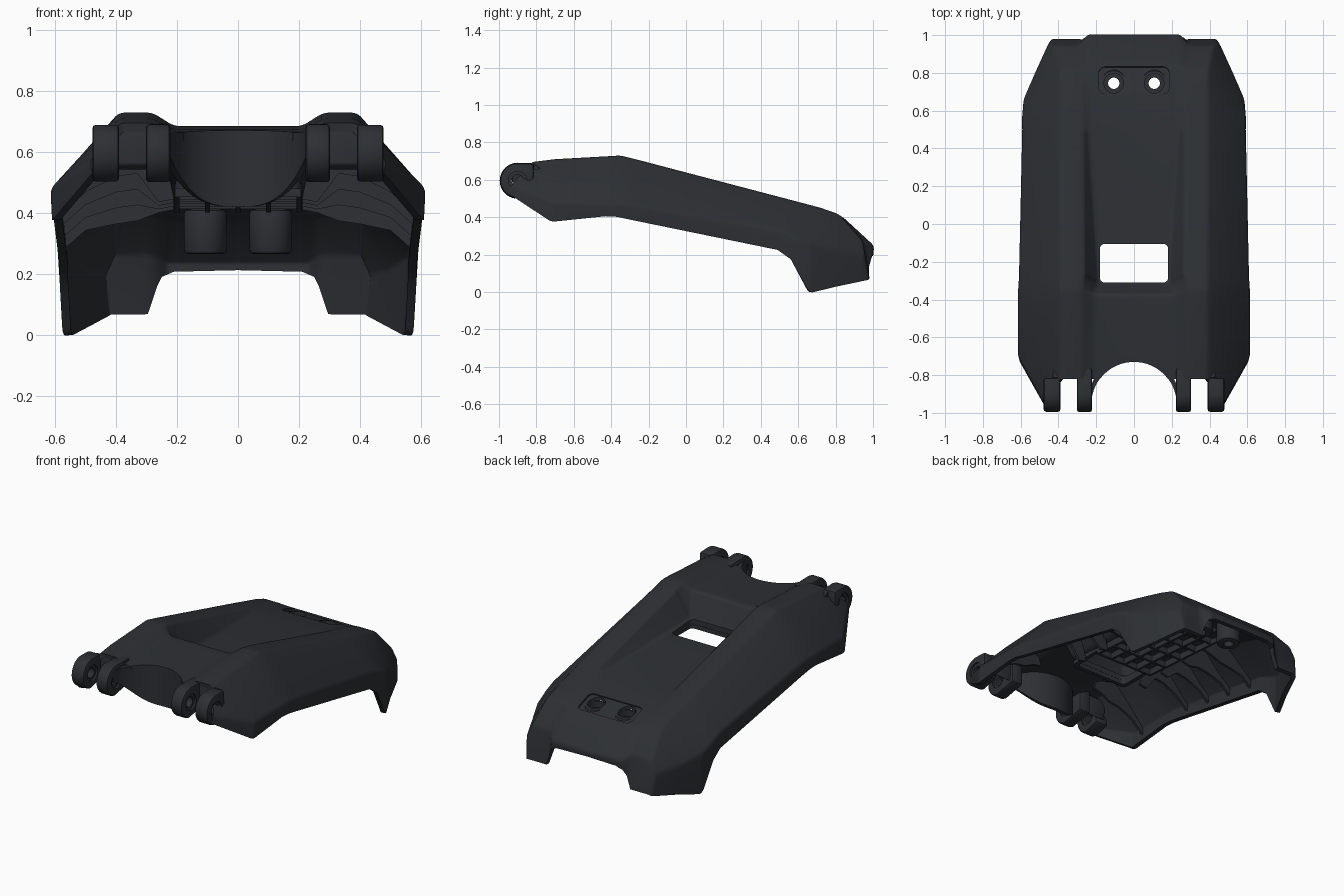
import bpy, bmesh, math
from mathutils import Matrix

if "Cube" in bpy.data.objects:
    bpy.data.objects.remove(bpy.data.objects["Cube"])

mat = bpy.data.materials.new("dark_plastic")
mat.diffuse_color = (0.026, 0.029, 0.034, 1)
mat.use_nodes = True
mat.node_tree.nodes["Principled BSDF"].inputs["Base Color"].default_value = mat.diffuse_color


def make(name, bm, recalc=True):
    if recalc:
        bmesh.ops.recalc_face_normals(bm, faces=bm.faces)
    me = bpy.data.meshes.new(name)
    bm.to_mesh(me)
    bm.free()
    ob = bpy.data.objects.new(name, me)
    bpy.context.collection.objects.link(ob)
    me.materials.append(mat)
    return ob


def modify(ob, kind, **props):
    m = ob.modifiers.new(kind.title(), kind)
    for k, v in props.items():
        setattr(m, k, v)
    bpy.ops.object.select_all(action='DESELECT')
    bpy.context.view_layer.objects.active = ob
    ob.select_set(True)
    bpy.ops.object.modifier_apply(modifier=m.name)


def smooth(ob, angle=30):
    bpy.ops.object.select_all(action='DESELECT')
    bpy.context.view_layer.objects.active = ob
    ob.select_set(True)
    bpy.ops.object.shade_smooth_by_angle(angle=math.radians(angle))


def prism(name, pts, axis, a, b, bevel=0, mirror=False):
    """Extrude a 2D outline along an axis from a to b."""
    place = {'x': lambda p, t: (t, p[0], p[1]),
             'y': lambda p, t: (p[0], t, p[1]),
             'z': lambda p, t: (p[0], p[1], t)}[axis]
    bm = bmesh.new()
    lo = [bm.verts.new(place(p, a)) for p in pts]
    hi = [bm.verts.new(place(p, b)) for p in pts]
    bm.faces.new(lo)
    bm.faces.new(hi[::-1])
    n = len(pts)
    for i in range(n):
        bm.faces.new((lo[i], lo[(i + 1) % n], hi[(i + 1) % n], hi[i]))
    ob = make(name, bm)
    if bevel:
        modify(ob, 'BEVEL', width=bevel, segments=2, limit_method='ANGLE')
    if mirror:
        modify(ob, 'MIRROR', use_axis=(True, False, False), use_clip=False, use_mirror_merge=False)
    smooth(ob)
    return ob


def circle(cx, cy, r, n=32, a0=0, a1=360):
    full = a1 - a0 == 360
    return [(cx + r * math.cos(math.radians(a0 + (a1 - a0) * i / (n if full else n - 1))),
             cy + r * math.sin(math.radians(a0 + (a1 - a0) * i / (n if full else n - 1))))
            for i in range(n)]


def rounded(x0, x1, y0, y1, r):
    pts = []
    for cx, cy, a in ((x1 - r, y1 - r, 0), (x0 + r, y1 - r, 90), (x0 + r, y0 + r, 180), (x1 - r, y0 + r, 270)):
        pts += circle(cx, cy, r, 6, a, a + 90)
    return pts


def cut(ob, cutter):
    cutter.hide_render = True
    modify(ob, 'BOOLEAN', object=cutter, operation='DIFFERENCE', solver='EXACT')
    bpy.data.objects.remove(cutter)


# Main shell: each row is centre (x, y, z), ridge (inner x, outer x, y, z), shoulder, lower rim
rows = [
    ((.21, -.82, .665), (.28, .39, -.82, .695), (.485, -.935, .57), (.478, -.955, .53)),
    ((.21, -.70, .673), (.28, .39, -.70, .71), (.615, -.70, .48), (.61, -.72, .375)),
    ((.21, -.43, .683), (.28, .39, -.43, .725), (.615, -.43, .475), (.61, -.43, .405)),
    ((.21, -.37, .685), (.28, .39, -.35, .73), (.615, -.35, .475), (.61, -.37, .402)),
    ((.19, -.31, .53), (.26, .39, -.27, .71), (.61, -.28, .465), (.605, -.29, .385)),
    ((.235, .50, .485), (.275, .39, .50, .508), (.593, .50, .33), (.585, .49, .225)),
    ((.235, .60, .465), (.275, .39, .58, .487), (.593, .57, .30), (.585, .56, .175)),
    ((.235, .72, .44), (.275, .39, .72, .45), (.585, .66, .26), (.575, .66, -.006)),
    ((.235, .84, .40), (.28, .395, .82, .415), (.525, .80, .22), (.51, .80, .028)),
    ((.245, 1.006, .247), (.29, .42, .945, .275), (.453, .955, .20), (.44, .98, .066)),
    ((.245, .99, .08), (.29, .42, .98, .072), (.44, .98, .066), (.44, .98, .066)),
]
bm = bmesh.new()
grid = []
for c, r, s, b in rows:
    half = [c, (r[0], r[2], r[3]), (r[1], r[2], r[3]), s, b]
    line = [(-x, y, z) for x, y, z in half[::-1]] + half
    grid.append([bm.verts.new(p) for p in line])
for A, B in zip(grid, grid[1:]):
    for j in range(9):
        bm.faces.new((A[j], A[j + 1], B[j + 1], B[j]))
bmesh.ops.remove_doubles(bm, verts=bm.verts, dist=.0005)
shell = make("cover_shell", bm, recalc=False)
modify(shell, 'BEVEL', width=.018, segments=3, limit_method='ANGLE', angle_limit=math.radians(12))
modify(shell, 'SOLIDIFY', thickness=.028, offset=-1)

# Shell openings: window, front neck, rear notch
cut(shell, prism("window_cutter", rounded(-.18, .18, -.31, -.105, .025), 'z', .3, 1))
cut(shell, prism("neck_cutter", circle(0, -.955, .225, 64), 'z', .3, 1))
notch = [(-.32, 0), (-.29, .085), (-.265, .16), (-.25, .19), (-.21, .207), (0, .212)]
notch += [(-x, z) for x, z in notch[-2::-1]]
cut(shell, prism("rear_notch_cutter", notch, 'y', .85, 1.2))

# Recessed screw pad
pad = prism("pad_cutter", rounded(-.185, .185, -.075, .075, .03), 'z', -.012, .1)
pad.data.transform(Matrix.Translation((0, .762, .427)) @ Matrix.Rotation(-math.atan(.333), 4, 'X'))
cut(shell, pad)
for sx in (-1, 1):
    cut(shell, prism("screw_cutter", circle(sx * .107, .745, .052), 'z', .2, .6))
smooth(shell)

# Screw bosses under the pad, with through holes
for side, sx in (("left", -1), ("right", 1)):
    boss = prism("screw_boss_" + side, circle(sx * .107, .745, .07), 'z', .265, .412, .014)
    cut(boss, prism("bore_cutter", circle(sx * .107, .745, .03), 'z', .2, .6))
    cut(boss, prism("counterbore_cutter", circle(sx * .107, .745, .052), 'z', .37, .6))
    smooth(boss)

# Curved neck wall hanging from the front cut-out
bm = bmesh.new()
cols = []
for i in range(41):
    a = math.radians(6 + 168 * i / 40)
    x, y = .226 * math.cos(a), -.955 + .226 * math.sin(a)
    cols.append((bm.verts.new((x, y, .42 + .17 * abs(math.cos(a)) ** 3)), bm.verts.new((x, y, .664))))
for (a, b), (c, d) in zip(cols, cols[1:]):
    bm.faces.new((a, c, d, b))
neck = make("neck_wall", bm, recalc=False)
modify(neck, 'SOLIDIFY', thickness=.024, offset=1 if neck.data.polygons[20].normal.y > 0 else -1)
smooth(neck)

# Front hinge lugs and the web behind each slot
for name, x0, x1, r, back in (("inner_hinge_lug", .222, .302, .096, -.765), ("outer_hinge_lug", .39, .478, .094, -.815)):
    outline = circle(-.9, .595, r, 24, 90, 260) + [(back, .53), (back, .6), (back, .592 + r)]
    lug = prism(name, outline, 'x', x0, x1, .012, True)
    cut(lug, prism("pin_cutter", circle(-.9, .595, .032), 'x', -.7, .7))
    for ends in ((x0 - .02, x0 + .012), (x1 - .012, x1 + .02)):
        for s in (-1, 1):
            cut(lug, prism("pin_seat_cutter", circle(-.9, .595, .05), 'x', s * ends[0], s * ends[1]))
    smooth(lug)
prism("hinge_web", [(-.815, .56), (-.79, .54), (-.775, .66), (-.815, .685)], 'x', .26, .43, .006, True)

# Arched ribs inside the flanks
for i, y in enumerate((-.62, -.2, .0, .2, .4)):
    t = y + .35
    zt = .728 - .259 * max(t, 0) + .05 * min(t, 0)
    zs, zb = .475 - .17 * max(t, 0), .41 - .21 * max(t, 0)
    inner = min(zt - .03, .65 if y < -.4 else .50 - .057 * (y + .29))
    prism("flank_rib_%d" % i,
          [(.22, inner), (.275, zt - .04), (.375, zt - .02), (.585, zs - .01), (.585, zb + .015),
           (.50, zb + .09), (.40, zt - .17), (.33, zt - .16), (.26, inner - .06), (.21, inner - .05)],
          'y', y - .008, y + .008, 0, True)


# Rib grid under the channel floor
def floor_z(y):
    return .515 - .057 * (y + .31)


for x in (0, .1, .2):
    prism("floor_long_rib_%d" % (x * 10),
          [(-.09, floor_z(-.09)), (.62, floor_z(.62) - .03), (.62, floor_z(.62) - .06), (-.09, floor_z(-.09) - .05)],
          'x', x - .008, x + .008, 0, x > 0)
for i in range(6):
    y = -.09 + .14 * i
    z = floor_z(y)
    prism("floor_cross_rib_%d" % i, [(-.205, z - .05), (.205, z - .05), (.205, z - .012), (-.205, z - .012)],
          'y', y - .008, y + .008)

# Thin frame below the window
frame = prism("window_frame", rounded(-.205, .205, -.335, -.085, .03), 'z', .478, .505)
cut(frame, prism("frame_cutter", rounded(-.18, .18, -.31, -.105, .025), 'z', .3, .6))
smooth(frame)
